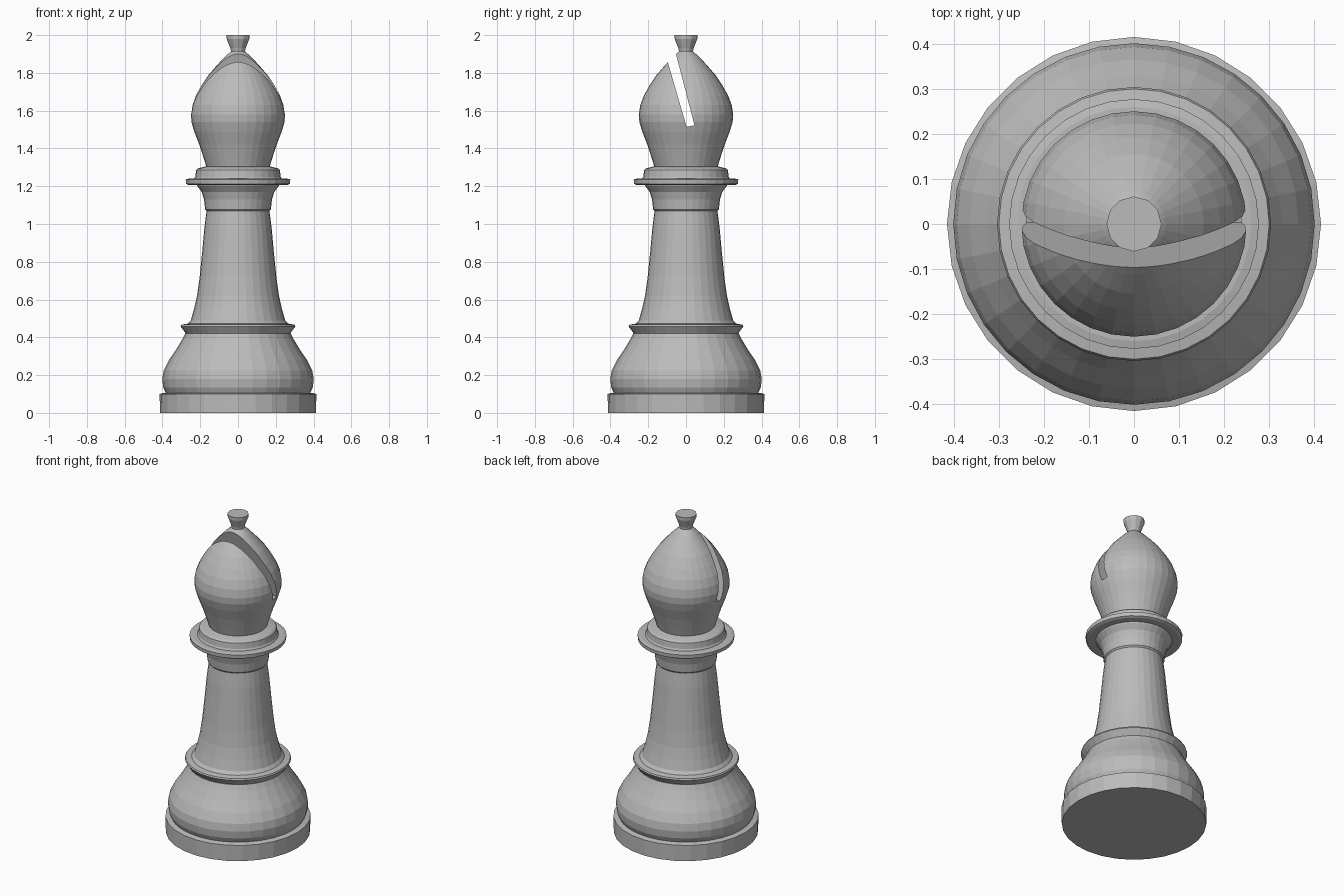
import bpy, bmesh, math

if "Cube" in bpy.data.objects:
    bpy.data.objects.remove(bpy.data.objects["Cube"])

grey = bpy.data.materials.new("stone grey")
grey.diffuse_color = (0.5, 0.5, 0.5, 1)
grey.use_nodes = True
grey.node_tree.nodes["Principled BSDF"].inputs["Base Color"].default_value = grey.diffuse_color


def add_object(name, bm):
    bmesh.ops.recalc_face_normals(bm, faces=bm.faces)
    mesh = bpy.data.meshes.new(name)
    bm.to_mesh(mesh)
    bm.free()
    mesh.materials.append(grey)
    obj = bpy.data.objects.new(name, mesh)
    bpy.context.collection.objects.link(obj)
    return obj


def lathe(name, profile, sides=32):
    """Closed faceted solid turned round z from (radius, z) points."""
    bm = bmesh.new()
    rings = []
    for r, z in profile:
        rings.append([bm.verts.new((r * math.cos(2 * math.pi * i / sides),
                                    r * math.sin(2 * math.pi * i / sides), z))
                      for i in range(sides)])
    for a, b in zip(rings, rings[1:]):
        for i in range(sides):
            j = (i + 1) % sides
            bm.faces.new((a[i], a[j], b[j], b[i]))
    bm.faces.new(rings[0][::-1])
    bm.faces.new(rings[-1])
    return add_object(name, bm)


# Foot disc and bulging base
lathe("foot_disc", [(0.413, 0), (0.415, 0.10), (0.39, 0.106)], 28)
lathe("bulging_base", [(0.38, 0.10), (0.396, 0.135), (0.401, 0.18), (0.393, 0.225),
                       (0.365, 0.28), (0.328, 0.335), (0.295, 0.39), (0.28, 0.42)])

# Lower ring, tapering shaft
lathe("lower_ring", [(0.272, 0.412), (0.28, 0.425), (0.304, 0.458), (0.30, 0.467), (0.262, 0.473)])
lathe("shaft", [(0.272, 0.465), (0.25, 0.49), (0.233, 0.55), (0.217, 0.62), (0.203, 0.72),
                (0.19, 0.85), (0.178, 0.98), (0.165, 1.08)])

# Collar with its wide disc and upper step
lathe("collar", [(0.165, 1.068), (0.174, 1.078), (0.18, 1.13), (0.192, 1.17), (0.215, 1.20), (0.22, 1.212)])
lathe("collar_disc", [(0.262, 1.207), (0.275, 1.213), (0.277, 1.236), (0.26, 1.24)])
lathe("collar_step", [(0.235, 1.235), (0.226, 1.25), (0.222, 1.285), (0.213, 1.294), (0.165, 1.306)])

# Teardrop head
head = lathe("head", [(0.165, 1.295), (0.182, 1.35), (0.205, 1.42), (0.232, 1.49), (0.247, 1.54),
                      (0.25, 1.58), (0.242, 1.63), (0.223, 1.68), (0.192, 1.735), (0.155, 1.79),
                      (0.112, 1.84), (0.07, 1.885), (0.036, 1.915)])

# Slanted slot cut through the head from side to side
bm = bmesh.new()
slot = [(0.003, 1.515), (0.045, 1.522), (-0.074, 1.98), (-0.132, 1.98)]
left = bm.faces.new([bm.verts.new((-0.4, y, z)) for y, z in slot])
ext = bmesh.ops.extrude_face_region(bm, geom=[left])["geom"]
bmesh.ops.translate(bm, vec=(0.8, 0, 0), verts=[v for v in ext if isinstance(v, bmesh.types.BMVert)])
cutter = add_object("slot_cutter", bm)
cutter.hide_render = True
mod = head.modifiers.new("slot", 'BOOLEAN')
mod.operation = 'DIFFERENCE'
mod.solver = 'EXACT'
mod.object = cutter
bpy.context.view_layer.objects.active = head
bpy.ops.object.modifier_apply(modifier=mod.name)
bpy.data.objects.remove(cutter)

# Flared finial
lathe("finial", [(0.036, 1.905), (0.04, 1.93), (0.06, 1.98), (0.061, 2.0)], 12)
